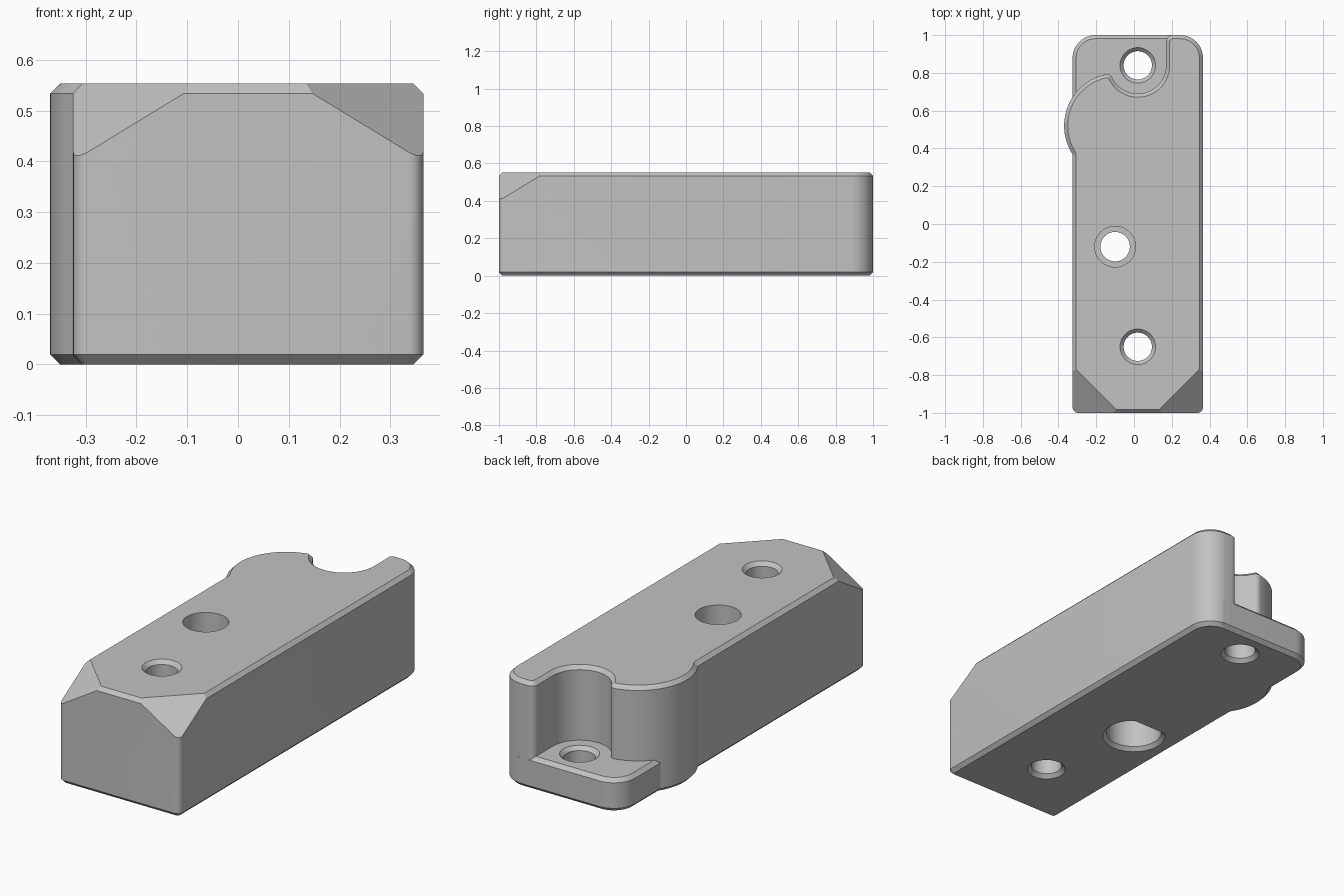
import bpy
import bmesh
from math import cos, sin, radians, pi

if "Cube" in bpy.data.objects:
    bpy.data.objects.remove(bpy.data.objects["Cube"], do_unlink=True)

HEIGHT = 0.553
FLANGE_TOP = 0.17
CHAMFER = 0.019

grey = bpy.data.materials.new("plain_grey")
grey.use_nodes = True
colour = (0.54, 0.54, 0.54, 1)
grey.diffuse_color = colour
for node in grey.node_tree.nodes:
    if node.type == "BSDF_PRINCIPLED":
        node.inputs["Base Color"].default_value = colour


def arc(cx, cy, r, start, end, steps=10):
    """Points along an arc, angles in degrees."""
    angles = [radians(start + (end - start) * i / steps) for i in range(steps + 1)]
    return [(cx + r * cos(a), cy + r * sin(a)) for a in angles]


def make_object(name, bm):
    bmesh.ops.recalc_face_normals(bm, faces=bm.faces[:])
    mesh = bpy.data.meshes.new(name)
    bm.to_mesh(mesh)
    bm.free()
    mesh.materials.append(grey)
    obj = bpy.data.objects.new(name, mesh)
    bpy.context.collection.objects.link(obj)
    return obj


def chamfered_prism(outline, height):
    """Extrude an outline and chamfer its top and bottom rims."""
    bm = bmesh.new()
    base = bm.faces.new([bm.verts.new((x, y, 0)) for x, y in outline])
    grown = bmesh.ops.extrude_face_region(bm, geom=[base], use_keep_orig=True)
    top = [g for g in grown["geom"] if isinstance(g, bmesh.types.BMVert)]
    bmesh.ops.translate(bm, verts=top, vec=(0, 0, height))
    bmesh.ops.recalc_face_normals(bm, faces=bm.faces[:])
    rims = [e for e in bm.edges if abs(e.verts[0].co.z - e.verts[1].co.z) < height / 2]
    bmesh.ops.bevel(bm, geom=rims, offset=CHAMFER, offset_type="OFFSET",
                    segments=1, profile=0.5, affect="EDGES")
    return bm


def cut_corner(bm, point, normal):
    """Slice a corner off and cap the opening."""
    cut = bmesh.ops.bisect_plane(bm, geom=bm.verts[:] + bm.edges[:] + bm.faces[:],
                                 plane_co=point, plane_no=normal, clear_outer=True)
    edges = [g for g in cut["geom_cut"] if isinstance(g, bmesh.types.BMEdge)]
    bmesh.ops.holes_fill(bm, edges=edges, sides=0)


def drill(obj, x, y, profile, flat=None, sides=48):
    """Subtract a turned cutter; wide steps may get a flat on the back side."""
    bm = bmesh.new()
    rings = []
    for r, z in profile:
        ring = []
        for i in range(sides):
            a = 2 * pi * i / sides
            dy = r * sin(a)
            if flat and r > flat[0]:
                dy = min(dy, r - flat[1])
            ring.append(bm.verts.new((x + r * cos(a), y + dy, z)))
        rings.append(ring)
    for low, high in zip(rings, rings[1:]):
        for i in range(sides):
            j = (i + 1) % sides
            bm.faces.new((low[i], low[j], high[j], high[i]))
    bm.faces.new(rings[0])
    bm.faces.new(rings[-1])
    cutter = make_object("hole_cutter", bm)
    cutter.hide_render = True
    mod = obj.modifiers.new("hole", "BOOLEAN")
    mod.operation = "DIFFERENCE"
    mod.solver = "EXACT"
    mod.object = cutter
    bpy.context.view_layer.objects.active = obj
    bpy.ops.object.modifier_apply(modifier=mod.name)
    bpy.data.objects.remove(cutter, do_unlink=True)


def screw_hole(top, r=0.075):
    """Through hole with a chamfered mouth at both ends."""
    wide = r + 2 * CHAMFER
    return [(wide, -CHAMFER), (r, CHAMFER), (r, top - CHAMFER), (wide, top + CHAMFER)]


# Main body outline: front corners, rear lug, screw pocket, side bulge
outline = (
    arc(-0.295, -0.97, 0.03, 180, 270, 6)
    + arc(0.335, -0.97, 0.03, 270, 360, 6)
    + arc(0.245, 0.88, 0.12, 0, 90, 14)
    + arc(0.205, 0.965, 0.035, 90, 180, 8)
    + arc(0.02, 0.84, 0.15, 360, 205.1, 24)
    + arc(-0.143, 0.7635, 0.03, 25.1, 102.1, 8)[1:]
    + arc(-0.091, 0.52, 0.279, 102.1, 211.3, 24)[1:]
    + arc(-0.355, 0.359, 0.03, 31.3, 0, 5)[1:]
)
bm = chamfered_prism(outline, HEIGHT)

# Sloping cuts on the two front top corners
for x, side in ((-0.305, -1), (0.345, 1)):
    cut_corner(bm, (x, -0.77, HEIGHT), (side * 0.61, -0.61, 1))
body = make_object("main_body", bm)

# Front screw hole and stepped middle bore
drill(body, 0.02, -0.65, screw_hole(HEIGHT))
drill(body, -0.10, -0.12,
      [(0.135 + 2 * CHAMFER, -CHAMFER), (0.135, CHAMFER), (0.135, 0.22), (0.078, 0.22),
       (0.078, 0.3), (0.108, 0.3), (0.108, HEIGHT + 0.02)],
      flat=(0.12, 0.035))

# Low rear flange carrying the back screw hole
flange_outline = [(-0.325, 0.5), (0.26, 0.5), (0.26, 1)] + arc(-0.205, 0.88, 0.12, 90, 180, 14)
flange = make_object("rear_flange", chamfered_prism(flange_outline, FLANGE_TOP))
drill(flange, 0.02, 0.84, screw_hole(FLANGE_TOP))

# Smooth the curved walls, keep the chamfers crisp
for obj in (body, flange):
    bpy.ops.object.select_all(action="DESELECT")
    obj.select_set(True)
    bpy.context.view_layer.objects.active = obj
    bpy.ops.object.shade_smooth_by_angle(angle=radians(30))
